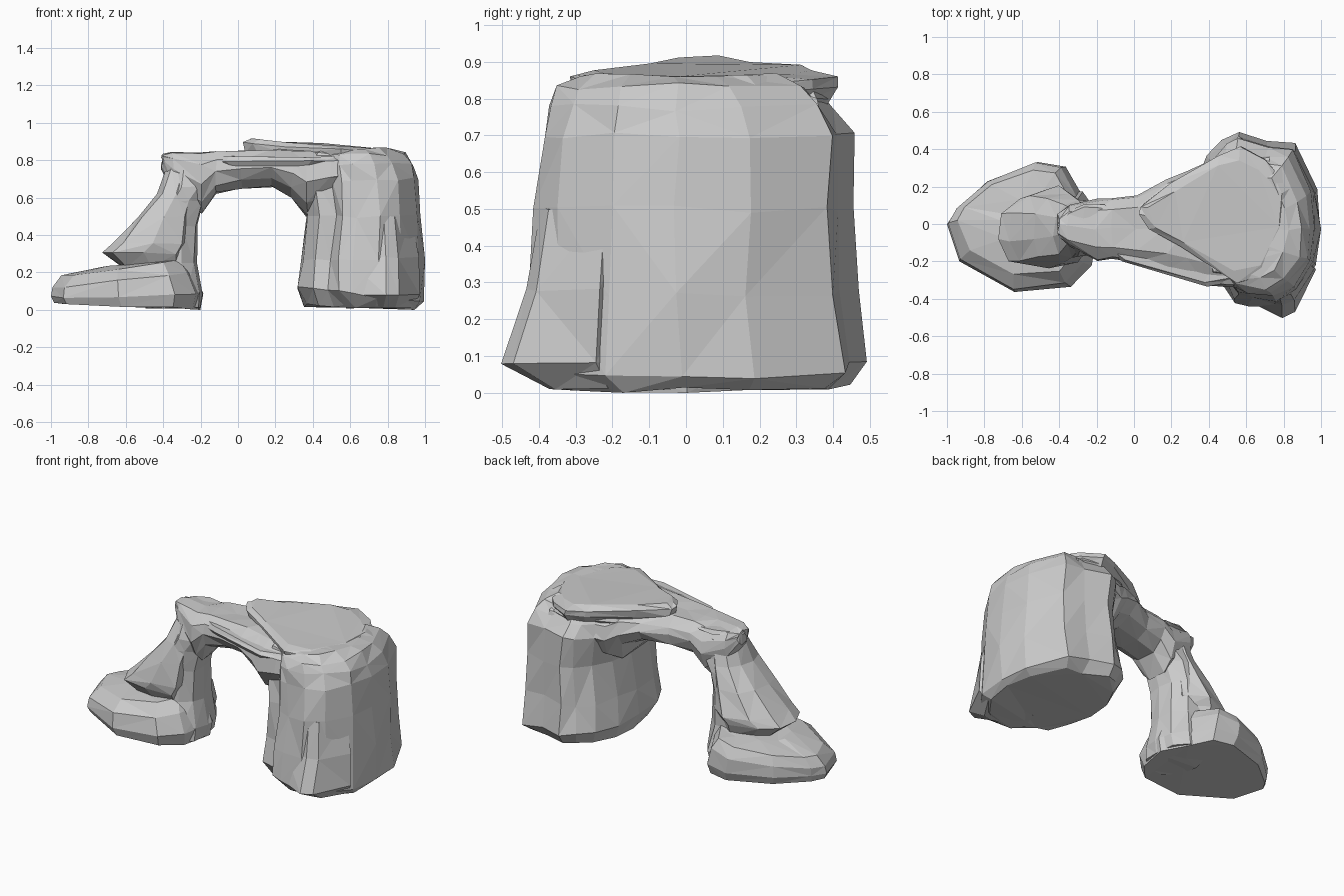
import bpy, bmesh, random

random.seed(11)


def loft(name, outline, levels, jitter=0.012, along_x=False):
    """Stack a plan outline through levels (h, u0, u1, v0, v1, slope), stretched to each range.
    Upright: h=z, u=x, v=y.  along_x: h=x, u=y, v=z."""
    us, vs = [p[0] for p in outline], [p[1] for p in outline]
    bm = bmesh.new()
    rings = []
    for lv in levels:
        h, u0, u1, v0, v1 = lv[:5]
        slope = lv[5] if len(lv) > 5 else 0
        ring = []
        for u, v in outline:
            fu = (u - min(us)) / (max(us) - min(us))
            fv = (v - min(vs)) / (max(vs) - min(vs))
            a, b = u0 + fu * (u1 - u0), v0 + fv * (v1 - v0)
            c = h + slope * (fu - 0.5)
            p = (c, a, b) if along_x else (a, b, c)
            x, y, z = (k + random.uniform(-jitter, jitter) for k in p)
            ring.append(bm.verts.new((max(-1, min(1, x)), y, max(0, z))))
        rings.append(ring)
    n = len(outline)
    for r0, r1 in zip(rings, rings[1:]):
        for i in range(n):
            j = (i + 1) % n
            q = [r0[i], r0[j], r1[j], r1[i]]
            k = random.randint(0, 1)
            bm.faces.new((q[k], q[k + 1], q[k + 2]))
            bm.faces.new((q[k], q[k + 2], q[(k + 3) % 4]))
    caps = [bm.faces.new(rings[0][::-1]), bm.faces.new(rings[-1])]
    bmesh.ops.triangulate(bm, faces=caps)
    bmesh.ops.recalc_face_normals(bm, faces=bm.faces)
    mesh = bpy.data.meshes.new(name)
    bm.to_mesh(mesh)
    bm.free()
    obj = bpy.data.objects.new(name, mesh)
    bpy.context.collection.objects.link(obj)
    return obj


blob = [(1, .45), (.93, .75), (.7, .97), (.4, 1), (.12, .8), (0, .5),
        (.08, .2), (.35, 0), (.7, .03), (.94, .2)]

# Broad right pillar, with a notch in front between its inner leg and main mass
pillar = [(1.0, 0), (.97, .2), (.86, .43), (.72, .45), (.56, .5), (.48, .46), (.40, .37),
          (.34, .22), (.32, .05), (.33, -.14), (.40, -.29), (.49, -.30), (.54, -.38),
          (.62, -.4), (.75, -.405), (.87, -.34), (.97, -.19)]
loft("right_pillar", pillar, [
    (.015, .36, .96, -.37, .44, -.02),
    (.08, .315, 1.0, -.44, .50, -.07),
    (.27, .335, .99, -.42, .46),
    (.50, .36, .985, -.405, .45),
    (.70, .34, .97, -.385, .46),
    (.775, .34, .945, -.37, .41),
    (.835, .36, .90, -.345, .36),
    (.86, .42, .82, -.29, .28)], 0.011)

# Flared toe at the pillar's front corner
toe = [(.55, -.39), (.78, -.5), (.85, -.47), (.96, -.25), (.85, -.15), (.6, -.2)]
loft("pillar_toe", toe, [
    (.01, .58, .93, -.37, -.15),
    (.08, .56, .975, -.50, -.15),
    (.28, .57, .965, -.435, -.15),
    (.50, .59, .93, -.39, -.15)], 0.006)

# Arch span, lofted from the narrow left lip into the pillar
section = [(.3, 0), (.7, 0), (.9, .2), (1, .5), (.97, .75), (.8, .97),
           (.5, 1), (.18, .98), (.02, .8), (0, .5), (.1, .2)]
loft("arch_span", section, [
    (-.405, -.07, .06, .76, .83),
    (-.35, -.12, .11, .65, .84),
    (-.20, -.19, .13, .52, .84),
    (-.12, -.19, .14, .625, .845),
    (.02, -.20, .16, .65, .85),
    (.18, -.25, .23, .655, .855),
    (.29, -.29, .28, .605, .86),
    (.37, -.32, .32, .50, .86),
    (.50, -.335, .36, .55, .86),
    (.72, -.34, .37, .62, .86)], 0.009, along_x=True)

# Left leg and the block leaning on it
loft("left_leg", blob, [
    (.01, -.50, -.20, -.22, .18),
    (.09, -.50, -.185, -.22, .18),
    (.25, -.50, -.215, -.19, .15),
    (.45, -.50, -.215, -.18, .14),
    (.58, -.44, -.18, -.18, .13),
    (.66, -.40, -.13, -.17, .12),
    (.78, -.38, -.10, -.13, .10)], 0.007)
block = [(1, .4), (.95, .8), (.65, 1), (.25, .9), (.03, .68), (0, .35),
         (.12, .08), (.5, 0), (.9, .08)]
loft("leaning_block", block, [
    (.225, -.63, -.30, -.18, .15, -.02),
    (.30, -.72, -.28, -.23, .18),
    (.36, -.66, -.26, -.24, .20),
    (.50, -.54, -.25, -.21, .17),
    (.62, -.43, -.23, -.18, .13),
    (.76, -.38, -.20, -.13, .10)], 0.008)

# Flat boulder at the left foot, rising towards the leg
boulder = [(-1, 0), (-.93, -.2), (-.63, -.37), (-.33, -.34), (-.22, -.22),
           (-.18, 0), (-.27, .16), (-.36, .31), (-.5, .33), (-.78, .23), (-.95, .08)]
loft("foot_boulder", boulder, [
    (.02, -.98, -.20, -.34, .30, -.04),
    (.075, -1.0, -.19, -.37, .33, .01),
    (.16, -.99, -.23, -.345, .325, .09),
    (.225, -.94, -.28, -.275, .29, .085),
    (.245, -.72, -.34, -.16, .18, .04)], 0.007)

# Cap slab on top of the pillar
slab = [(.02, .05), (.08, -.03), (.25, -.13), (.55, -.32), (.7, -.28), (.82, -.02),
        (.83, .2), (.7, .35), (.57, .42), (.45, .38), (.2, .22), (.03, .1)]
loft("cap_slab", slab, [
    (.79, .10, .80, -.27, .38, -.02),
    (.83, .04, .83, -.31, .415, -.02),
    (.866, .02, .83, -.315, .41, -.05),
    (.888, .06, .79, -.25, .34, -.055)], 0.006)

# Thin rock strata: front and back shelves beside the span, and the left lip
shelf = [(0, .6), (.15, .35), (.75, 0), (1, .1), (1.05, .6), (.9, 1), (.3, .95)]
back = [(u, 1 - v) for u, v in shelf]
for name, plan, z, x0, x1, y0, y1, t in [
        ("front_ledge", shelf, .795, -.18, .62, -.335, .05, .05),
        ("back_ledge", back, .80, .25, .72, .05, .39, .07),
        ("end_lip", blob, .815, -.41, -.05, -.12, .11, .03)]:
    loft(name, plan, [
        (z - t / 2, x0 + .04, x1 - .04, y0 + .03, y1 - .03),
        (z, x0, x1, y0, y1),
        (z + t / 2, x0 + .02, x1 - .02, y0 + .02, y1 - .02)], 0.005)
